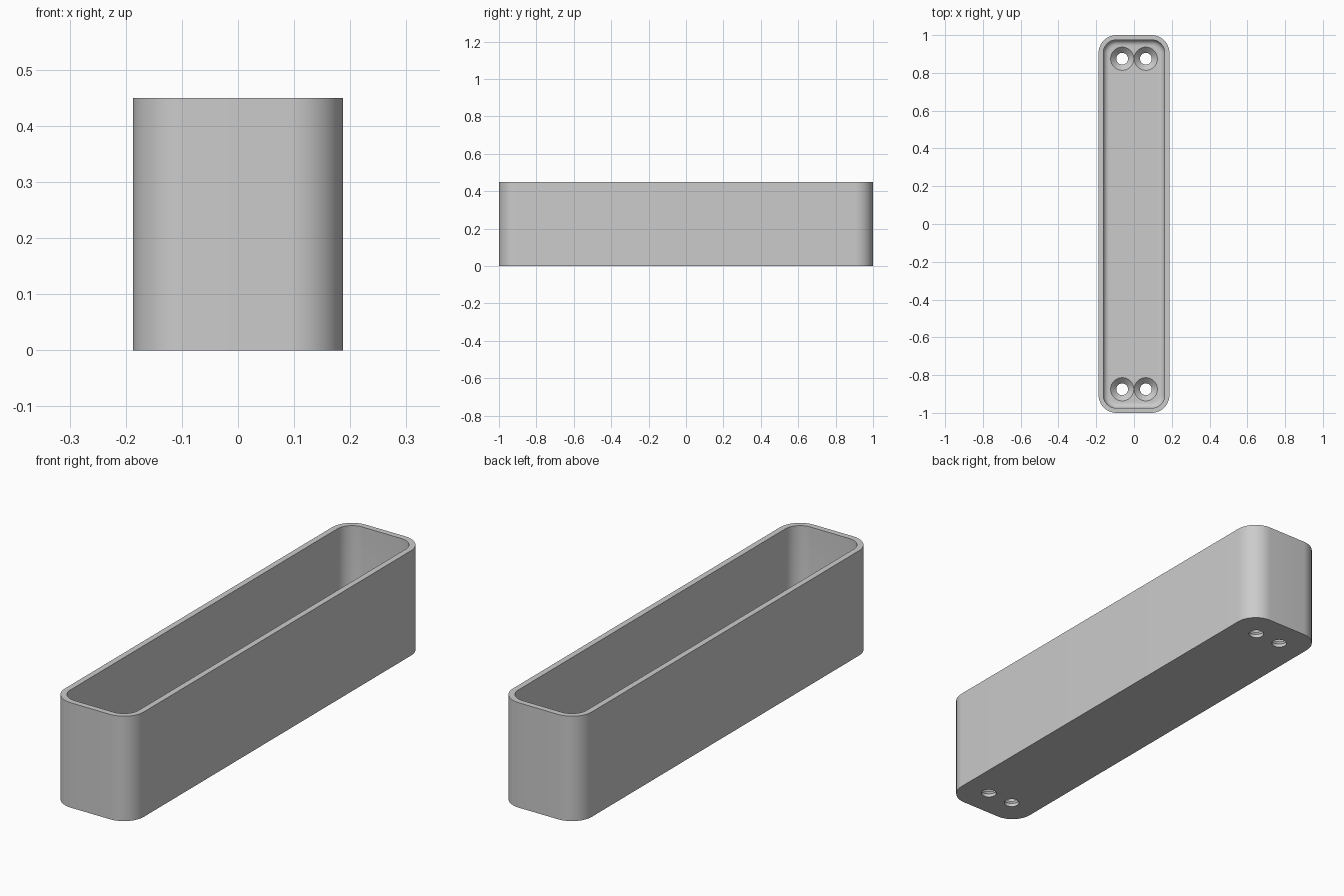
import bpy, bmesh, math

cube = bpy.data.objects.get("Cube")
if cube:
    bpy.data.objects.remove(cube, do_unlink=True)

HALF_X, HALF_Y, HEIGHT = 0.1875, 1.0, 0.45
CORNER, WALL, FLOOR, FILLET = 0.095, 0.025, 0.045, 0.03
HOLE_R, SINK_R, SINK_Z = 0.031, 0.0615, 0.015

grey = bpy.data.materials.new("plain grey")
grey.use_nodes = True
colour = (0.6, 0.6, 0.6, 1)
grey.diffuse_color = colour
grey.node_tree.nodes["Principled BSDF"].inputs["Base Color"].default_value = colour

bm = bmesh.new()


def rounded_loop(inset, z, steps=12):
    """Rounded rectangle ring of vertices, inset from the outer wall."""
    r = CORNER - inset
    cx, cy = HALF_X - CORNER, HALF_Y - CORNER
    ring = []
    for i, (sx, sy) in enumerate([(1, 1), (-1, 1), (-1, -1), (1, -1)]):
        for k in range(steps + 1):
            a = math.pi / 2 * (i + k / steps)
            ring.append(bm.verts.new((sx * cx + r * math.cos(a), sy * cy + r * math.sin(a), z)))
    return ring


def circle_loop(x, y, r, z, n=40):
    return [bm.verts.new((x + r * math.cos(math.tau * k / n),
                          y + r * math.sin(math.tau * k / n), z)) for k in range(n)]


def bridge(a, b):
    for i in range(len(a)):
        j = (i + 1) % len(a)
        bm.faces.new((a[i], a[j], b[j], b[i]))


def fill(rings):
    """Flat face bounded by the first ring, with the others as holes."""
    edges = []
    for ring in rings:
        for i, v in enumerate(ring):
            w = ring[(i + 1) % len(ring)]
            edges.append(bm.edges.get((v, w)) or bm.edges.new((v, w)))
    bmesh.ops.triangle_fill(bm, edges=edges, use_beauty=True)


# Outer wall, rim, inner wall and the fillet down to the floor
shell = [rounded_loop(0, 0), rounded_loop(0, HEIGHT), rounded_loop(WALL, HEIGHT)]
for k in range(7):
    a = math.pi / 2 * k / 6
    shell.append(rounded_loop(WALL + FILLET * (1 - math.cos(a)),
                              FLOOR + FILLET * (1 - math.sin(a))))
for a, b in zip(shell, shell[1:]):
    bridge(a, b)

# Countersunk screw holes at both ends
under, over = [shell[0]], [shell[-1]]
for x in (-0.0625, 0.0625):
    for y in (-0.875, 0.875):
        low = circle_loop(x, y, HOLE_R, 0)
        mid = circle_loop(x, y, HOLE_R, SINK_Z)
        top = circle_loop(x, y, SINK_R, FLOOR)
        bridge(low, mid)
        bridge(mid, top)
        under.append(low)
        over.append(top)

# Underside and inside floor
fill(under)
fill(over)

bmesh.ops.recalc_face_normals(bm, faces=bm.faces[:])
mesh = bpy.data.meshes.new("tray")
bm.to_mesh(mesh)
bm.free()
mesh.materials.append(grey)
tray = bpy.data.objects.new("tray", mesh)
bpy.context.collection.objects.link(tray)
bpy.ops.object.select_all(action="DESELECT")
tray.select_set(True)
bpy.context.view_layer.objects.active = tray
bpy.ops.object.shade_smooth_by_angle(angle=math.radians(30))
